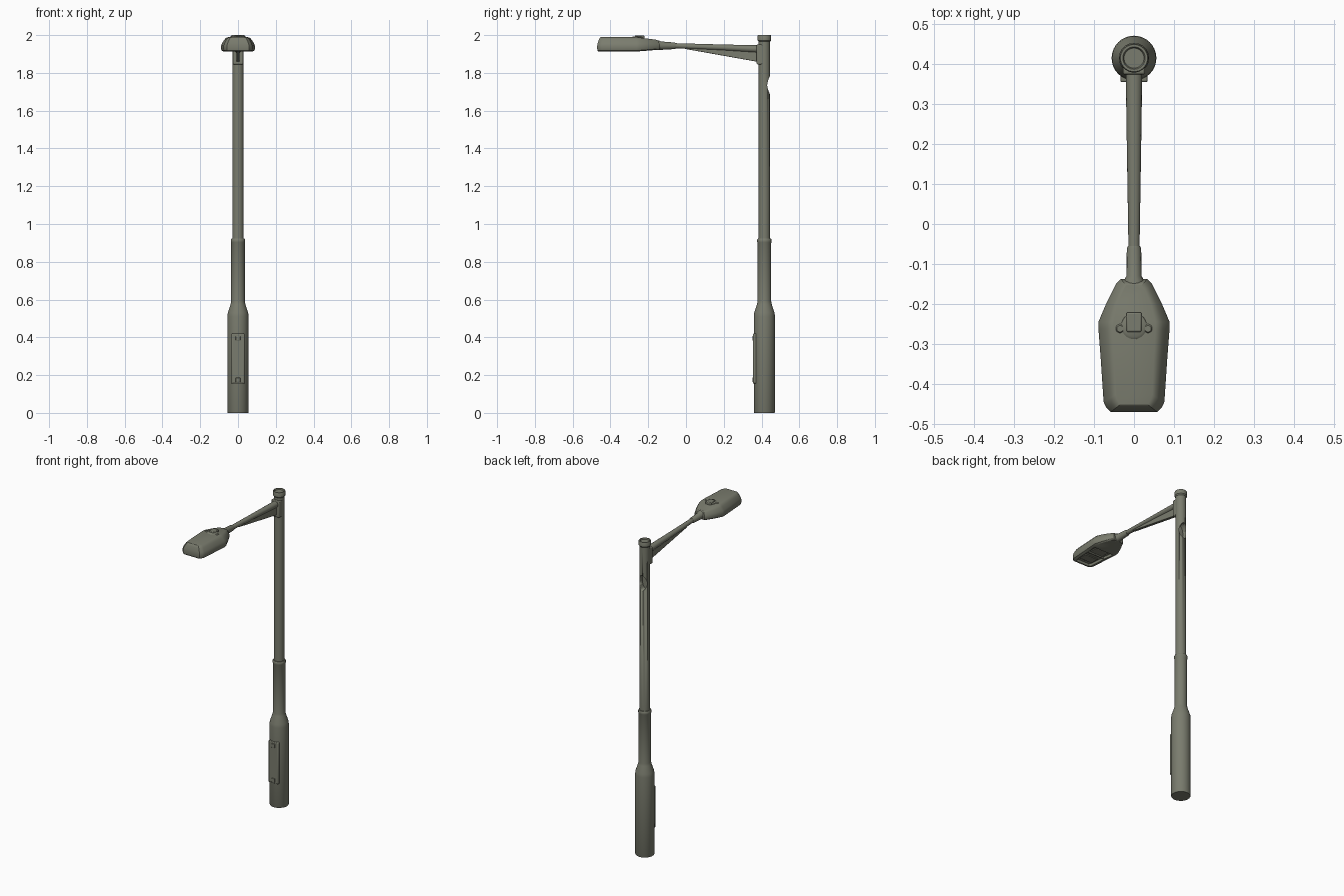
import bpy, bmesh, math
from mathutils import Vector

old = bpy.data.objects.get("Cube")
if old:
    bpy.data.objects.remove(old, do_unlink=True)

COLOUR = (0.195, 0.202, 0.156, 1)
paint = bpy.data.materials.new("olive grey paint")
paint.use_nodes = True
paint.diffuse_color = COLOUR
paint.node_tree.nodes["Principled BSDF"].inputs["Base Color"].default_value = COLOUR

POLE_Y = 0.415


def finish(bm, name, angle=35, bevel=0):
    bmesh.ops.recalc_face_normals(bm, faces=bm.faces)
    mesh = bpy.data.meshes.new(name)
    bm.to_mesh(mesh)
    bm.free()
    mesh.materials.append(paint)
    ob = bpy.data.objects.new(name, mesh)
    bpy.context.collection.objects.link(ob)
    if bevel:
        mod = ob.modifiers.new("soft edges", "BEVEL")
        mod.width, mod.segments = bevel, 2
    bpy.ops.object.select_all(action="DESELECT")
    ob.select_set(True)
    bpy.context.view_layer.objects.active = ob
    bpy.ops.object.shade_smooth_by_angle(angle=math.radians(angle))
    return ob


def loft(rings):
    """Skin a list of equal-length point rings and cap both ends."""
    bm = bmesh.new()
    rows = [[bm.verts.new(p) for p in ring] for ring in rings]
    n = len(rows[0])
    for a, b in zip(rows, rows[1:]):
        for i in range(n):
            j = (i + 1) % n
            bm.faces.new((a[i], a[j], b[j], b[i]))
    bm.faces.new(rows[0])
    bm.faces.new(rows[-1])
    return bm, rows


def turned(profile, y, n=32, x=0):
    """Rings around a vertical axis from (radius, height) pairs."""
    return [[(x + r * math.sin(math.tau * i / n), y + r * math.cos(math.tau * i / n), z)
             for i in range(n)] for r, z in profile]


def along_y(sections, n=16):
    """Oval rings from (y, half width, bottom, top)."""
    return [[(w * math.cos(math.tau * i / n), y,
              (lo + hi) / 2 + (hi - lo) / 2 * math.sin(math.tau * i / n))
             for i in range(n)] for y, w, lo, hi in sections]


def box(name, x, y, z, bevel):
    bm = bmesh.new()
    bmesh.ops.create_cube(bm, size=1)
    for v in bm.verts:
        v.co = Vector(r[0] + (c + 0.5) * (r[1] - r[0]) for c, r in zip(v.co, (x, y, z)))
    return finish(bm, name, bevel=bevel)


# Pole: wide base, shoulder, sleeve with lip, slim shaft, dished cap
bm, _ = loft(turned([
    (0.054, 0), (0.056, 0.004), (0.056, 0.51), (0.054, 0.53), (0.039, 0.575), (0.036, 0.59),
    (0.036, 0.9), (0.038, 0.904), (0.038, 0.917), (0.035, 0.922), (0.03, 0.922),
    (0.03, 1.965), (0.036, 1.972), (0.036, 1.996), (0.034, 2.0), (0.028, 2.0),
    (0.025, 1.993)], POLE_Y))
pole = finish(bm, "pole")

# Oval access hole in the rear of the shaft
cut, _ = loft([[(0.026 * math.cos(math.tau * i / 24), y, 1.735 + 0.05 * math.sin(math.tau * i / 24))
                for i in range(24)] for y in (0.402, 0.48)])
cutter = finish(cut, "access_hole_cutter")
cutter.hide_render = True
cutter.hide_set(True)
mod = pole.modifiers.new("access hole", "BOOLEAN")
mod.operation, mod.object, mod.solver = "DIFFERENCE", cutter, "EXACT"

# Access door with locks on the base
box("access_door", (-0.034, 0.034), (0.355, 0.385), (0.155, 0.42), 0.004)
for i, z in enumerate((0.175, 0.395)):
    box(f"door_lock_{i + 1}", (-0.012, 0.012), (0.351, 0.36), (z - 0.012, z + 0.012), 0.002)

# Bracket clamped to the front of the shaft
box("arm_bracket", (-0.028, 0.028), (0.374, 0.41), (1.845, 1.95), 0.005)

# Tapered arm with a gusset web beneath
bm, _ = loft(along_y([(0.4, 0.021, 1.905, 1.946), (0.2, 0.018, 1.918, 1.95),
                      (-0.05, 0.014, 1.93, 1.957), (-0.08, 0.014, 1.931, 1.957)]))
finish(bm, "arm")
bm, _ = loft([[(x, 0.39, 1.857), (x, 0.36, 1.862), (x, 0.0, 1.926),
               (x, 0.0, 1.94), (x, 0.39, 1.925)] for x in (-0.009, 0.009)])
finish(bm, "arm_web", bevel=0.002)

# Neck socket joining arm and lamp
bm, _ = loft(along_y([(-0.055, 0.015, 1.928, 1.959), (-0.062, 0.018, 1.926, 1.961),
                      (-0.13, 0.019, 1.922, 1.966), (-0.145, 0.027, 1.92, 1.972),
                      (-0.17, 0.03, 1.92, 1.972)]))
finish(bm, "lamp_neck")

# Lamp housing: stacked outlines that shrink towards roof and underside
HALF = [(0.033, -0.138), (0.045, -0.15), (0.07, -0.2), (0.089, -0.245), (0.089, -0.262),
        (0.083, -0.34), (0.076, -0.445), (0.07, -0.458), (0.058, -0.47)]
OUTLINE = HALF + [(-x, y) for x, y in reversed(HALF)]


def lamp_ring(inset, z, slope):
    ring = []
    for x, y in OUTLINE:
        y += inset * (0.5 if y < -0.4 else -0.4 if y > -0.2 else 0)
        ring.append((x * (1 - inset / 0.09), y, z + slope * max(0, y + 0.262)))
    return ring


bm, rows = loft([
    lamp_ring(0.014, 1.913, 0.08), lamp_ring(0.003, 1.918, 0.08), lamp_ring(0, 1.926, 0.05),
    lamp_ring(0, 1.944, 0), lamp_ring(0.004, 1.956, -0.03), lamp_ring(0.017, 1.976, -0.08),
    lamp_ring(0.026, 1.985, -0.12), lamp_ring(0.036, 1.989, -0.13)])
side = 4
for row in (rows[0], rows[-1]):
    bmesh.ops.connect_verts(bm, verts=[row[side], row[-1 - side]])
bmesh.ops.recalc_face_normals(bm, faces=bm.faces)
# Recessed light opening in the underside
under = [f for f in bm.faces if f.normal.z < -0.9 and f.calc_center_median().y < -0.3
         and len(f.verts) > 4]
bmesh.ops.inset_region(bm, faces=under, thickness=0.01)
bmesh.ops.inset_region(bm, faces=under, thickness=0.003, depth=-0.014)
finish(bm, "lamp_housing", angle=25)

# Divider and light modules inside the opening
box("lens_divider", (-0.06, 0.06), (-0.345, -0.338), (1.917, 1.932), 0.001)
for i, y in enumerate((-0.305, -0.4)):
    box(f"light_module_{i + 1}", (-0.045, 0.045), (y - 0.03, y + 0.025), (1.922, 1.932), 0.002)

# Sensor socket on the roof with flanking bosses
box("sensor_socket", (-0.019, 0.019), (-0.27, -0.221), (1.97, 1.999), 0.004)
bm, _ = loft(turned([(0.034, 1.978), (0.032, 1.989), (0.026, 1.993)], -0.256))
finish(bm, "sensor_base")
for name, s in (("left", 1), ("right", -1)):
    bm, _ = loft(turned([(0.014, 1.97), (0.013, 1.986), (0.008, 1.992)], -0.262, 16, s * 0.035))
    finish(bm, f"sensor_boss_{name}")
